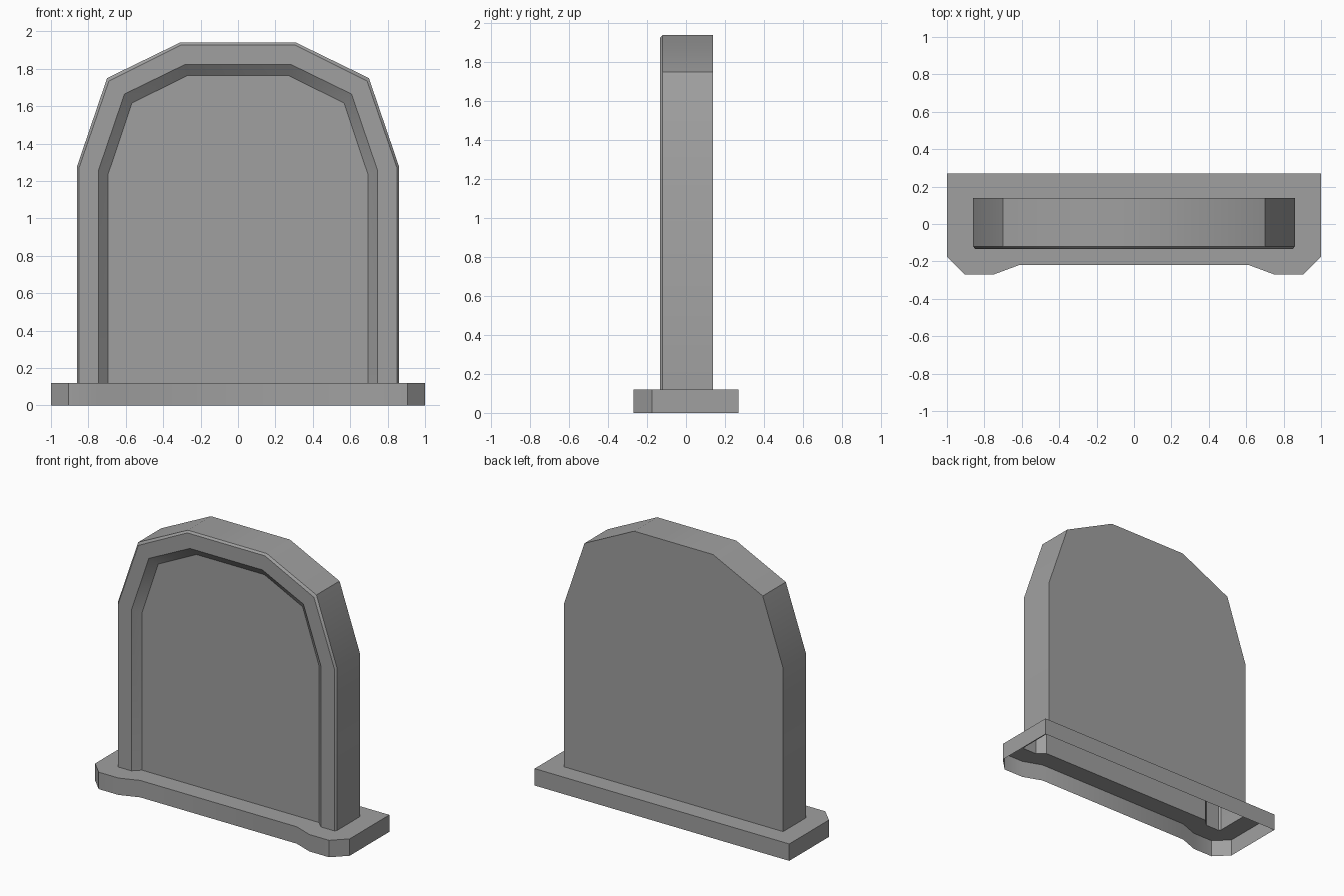
import bpy
import bmesh
import math

cube = bpy.data.objects.get("Cube")
if cube:
    bpy.data.objects.remove(cube)

stone_grey = bpy.data.materials.new("stone_grey")
stone_grey.use_nodes = True
colour = (0.35, 0.35, 0.35, 1)
stone_grey.diffuse_color = colour
stone_grey.node_tree.nodes["Principled BSDF"].inputs["Base Color"].default_value = colour

BASE_TOP = 0.12


def mirrored(half):
    """Complete a right-hand path with its mirror image across x = 0."""
    return half + [(-x, v) for x, v in reversed(half)]


def strip(bm, a, b, closed=False):
    """Join two matching vertex loops with quads."""
    n = len(a)
    for i in range(n if closed else n - 1):
        j = (i + 1) % n
        bm.faces.new((a[j], a[i], b[i], b[j]))


def finish(bm, name):
    mesh = bpy.data.meshes.new(name)
    bm.to_mesh(mesh)
    bm.free()
    mesh.materials.append(stone_grey)
    obj = bpy.data.objects.new(name, mesh)
    bpy.context.collection.objects.link(obj)
    bpy.ops.object.select_all(action="DESELECT")
    obj.select_set(True)
    bpy.context.view_layer.objects.active = obj
    bpy.ops.object.shade_smooth_by_angle(angle=math.radians(30))


# Arch outlines, from the outer edge in to the sunken panel
outer = [(0.86, BASE_TOP), (0.86, 1.28), (0.70, 1.75), (0.31, 1.94)]
rim_outer = [(0.85, BASE_TOP), (0.85, 1.27), (0.69, 1.735), (0.305, 1.927)]
rim_inner = [(0.745, BASE_TOP), (0.745, 1.26), (0.607, 1.665), (0.285, 1.822)]
panel = [(0.695, BASE_TOP), (0.695, 1.235), (0.567, 1.617), (0.267, 1.765)]
layers = [(outer, 0.139), (outer, -0.12), (rim_outer, -0.133),
          (rim_inner, -0.133), (panel, -0.085)]

# Upright slab with chamfered rim and recessed front, open underneath
bm = bmesh.new()
loops = [[bm.verts.new((x, y, z)) for x, z in mirrored(half)] for half, y in layers]
for back, front in zip(loops, loops[1:]):
    strip(bm, front, back)
bm.faces.new(loops[-1])
bm.faces.new(loops[0][::-1])
finish(bm, "upright_slab")

# Hollow plinth: outer wall and a top ring around the slab's footprint
outline = mirrored([(1, 0.27), (1, -0.175), (0.905, -0.27), (0.75, -0.27), (0.615, -0.22)])
footprint = mirrored([(half[0][0], y) for half, y in layers])
bm = bmesh.new()
lower = [bm.verts.new((x, y, 0)) for x, y in outline]
upper = [bm.verts.new((x, y, BASE_TOP)) for x, y in outline]
hole = [bm.verts.new((x, y, BASE_TOP)) for x, y in footprint]
strip(bm, lower, upper, closed=True)
strip(bm, upper, hole, closed=True)
finish(bm, "plinth")
